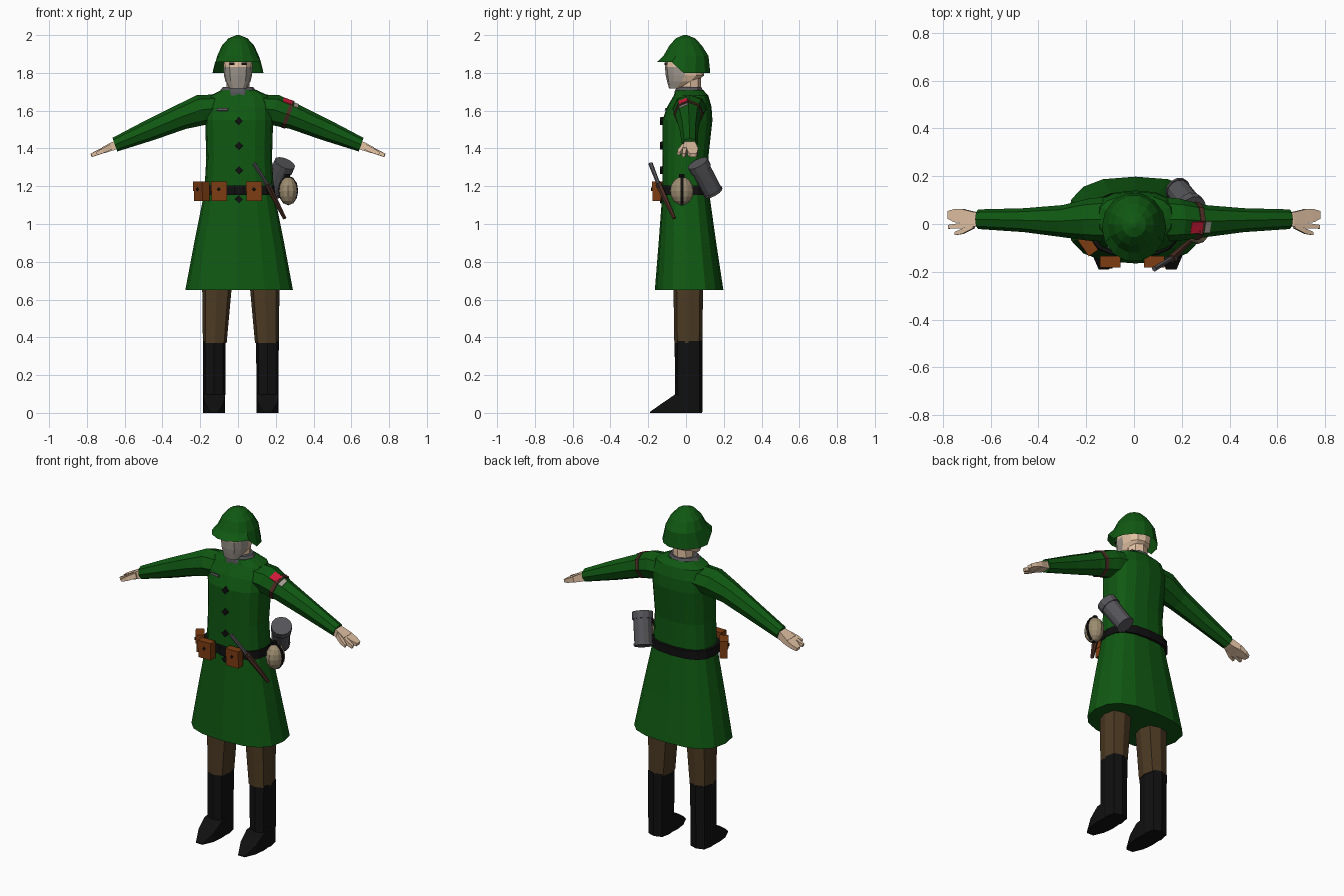
import bpy, bmesh
from math import cos, sin, pi, radians, copysign
from mathutils import Vector, Matrix

if "Cube" in bpy.data.objects:
    bpy.data.objects.remove(bpy.data.objects["Cube"])


def material(name, rgb):
    m = bpy.data.materials.new(name)
    m.use_nodes = True
    m.diffuse_color = (*rgb, 1)
    m.node_tree.nodes["Principled BSDF"].inputs["Base Color"].default_value = (*rgb, 1)
    return m


GREEN = material("coat green", (.005, .098, .006))
BROWN = material("trouser brown", (.072, .042, .017))
BLACK = material("boot black", (.005, .005, .005))
SKIN = material("skin", (.75, .53, .36))
STUBBLE = material("face grey", (.36, .32, .28))
LEATHER = material("pouch leather", (.2, .045, .006))
WOOD = material("dark wood", (.075, .028, .018))
CANVAS = material("canteen canvas", (.33, .26, .16))
STEEL = material("steel grey", (.09, .09, .1))
RED = material("red cloth", (.62, .01, .04))


def finish(name, bm, mats):
    bmesh.ops.recalc_face_normals(bm, faces=bm.faces)
    me = bpy.data.meshes.new(name)
    bm.to_mesh(me)
    bm.free()
    for m in mats:
        me.materials.append(m)
    ob = bpy.data.objects.new(name, me)
    bpy.context.collection.objects.link(ob)
    return ob


def loft(name, mat, rings, n=8, axis="z", p=2, caps=(1, 1), shear=0, warp=None):
    """Skin rings of (centre, ru, rv); four-sided rings are rectangles."""
    bm, loops = bmesh.new(), []
    for c, ru, rv in rings:
        loop = []
        for i in range(n):
            a = 2 * pi * i / n + (pi / 4 if n == 4 else 0)
            u, v = (copysign(abs(f) ** (2 / p), f) for f in (cos(a), sin(a)))
            if n == 4:
                u, v = copysign(1, u), copysign(1, v)
            u, v = u * ru, v * rv
            off = {"z": (u, v, 0), "x": (shear * v, u, v), "y": (u, 0, v)}[axis]
            loop.append(bm.verts.new(Vector(c) + Vector(off)))
        loops.append(loop)
    for lo, hi in zip(loops, loops[1:]):
        for i in range(n):
            j = (i + 1) % n
            bm.faces.new((lo[i], lo[j], hi[j], hi[i]))
    for k in (0, 1):
        if caps[k]:
            bm.faces.new(loops[-k])
    if warp:
        warp(loops)
    return finish(name, bm, [mat])


def body(name, mat, rows, **kw):
    """Upright loft from rows of (z, half width, front y, back y)."""
    return loft(name, mat, [((0, (f + b) / 2, z), w, (b - f) / 2) for z, w, f, b in rows], **kw)


def box(name, mat, pos, size, rot=(0, 0, 0)):
    bm = bmesh.new()
    bmesh.ops.create_cube(bm, size=1)
    bmesh.ops.scale(bm, vec=size, verts=bm.verts)
    ob = finish(name, bm, [mat])
    ob.location, ob.rotation_euler = pos, [radians(r) for r in rot]
    return ob


def rod(name, mat, a, b, r1, r2, n=8):
    a, b = Vector(a), Vector(b)
    bm = bmesh.new()
    bmesh.ops.create_cone(bm, cap_ends=True, segments=n, radius1=r1, radius2=r2, depth=(b - a).length)
    turn = (b - a).to_track_quat("Z", "Y").to_matrix().to_4x4()
    bm.transform(Matrix.Translation((a + b) / 2) @ turn)
    return finish(name, bm, [mat])


# Coat with flared skirt, collar and belt
coat = body("coat", GREEN, [
    (.65, .285, -.165, .198), (.9, .238, -.145, .16), (1.17, .184, -.125, .122),
    (1.35, .174, -.125, .118), (1.55, .18, -.125, .14), (1.62, .178, -.1, .135),
    (1.68, .155, -.065, .118), (1.71, .09, -.055, .09)], n=16, p=2.6)
coat.location.x = .006
body("collar", STEEL, [(1.67, .112, -.068, .105), (1.7, .1, -.065, .095), (1.725, .08, -.052, .085)], n=10)
body("belt", BLACK, [(1.153, .197, -.138, .138), (1.203, .192, -.136, .138)], n=16, p=2.6)
for i, z in enumerate((1.13, 1.285, 1.415, 1.545)):
    rod(f"coat_button_{i + 1}", BLACK, (.005, -.11, z), (.005, -.137, z), .022, .02, 4)
box("belt_buckle", BLACK, (.005, -.14, 1.178), (.05, .012, .05))
box("chest_badge", STEEL, (-.082, -.103, 1.606), (.06, .009, .012), (-20, 0, -8))

# Head, neck and helmet
body("neck", SKIN, [(1.68, .062, -.035, .08), (1.79, .06, -.03, .08)])
head = body("head", SKIN, [
    (1.718, .045, -.09, -.03), (1.755, .066, -.1, .055), (1.785, .074, -.107, .095),
    (1.832, .077, -.112, .1), (1.9, .07, -.105, .095)], n=12, p=2.5)
head.data.materials.append(STUBBLE)
for f in head.data.polygons:
    f.material_index = int(f.center.z < 1.83 and f.center.y < -.03)
for s, side in ((1, "left"), (-1, "right")):
    box(f"{side}_eye", BLACK, (s * .032, -.108, 1.848), (.026, .009, .012))


def raise_brim(loops):
    for v in loops[0]:
        if v.co.y < -.02:
            v.co.z = 1.857


body("helmet", GREEN, [
    (1.8, .135, -.158, .132), (1.89, .11, -.122, .122), (1.945, .085, -.09, .086),
    (1.983, .05, -.055, .05), (2, .008, -.015, .005)], n=14, caps=(0, 1), warp=raise_brim)

# Limbs, mirrored left and right
for s, side in ((1, "left"), (-1, "right")):
    arm = [(.1, .02, 1.615, .095, .07), (.19, .018, 1.605, .088, .078), (.3, .012, 1.567, .067, .064),
           (.46, .016, 1.5, .05, .054), (.652, .02, 1.42, .041, .036)]
    loft(f"{side}_sleeve", GREEN, [((s * x, y, z), ry, rz) for x, y, z, ry, rz in arm],
         axis="x", shear=s * .35)

    # Hand: palm, joined fingers, forefinger and thumb
    parts = {
        "palm": [(.63, .02, 1.425, .026, .02), (.665, .02, 1.411, .03, .021), (.715, .022, 1.39, .04, .016)],
        "fingers": [(.71, .033, 1.392, .03, .015), (.75, .035, 1.375, .027, .012), (.778, .038, 1.363, .016, .009)],
        "forefinger": [(.71, -.006, 1.392, .012, .014), (.776, -.012, 1.364, .008, .009)],
        "thumb": [(.67, -.002, 1.41, .016, .015), (.715, -.03, 1.388, .011, .012), (.748, -.04, 1.372, .007, .008)]}
    for part, rows in parts.items():
        loft(f"{side}_{part}", SKIN, [((s * x, y, z), ry, rz) for x, y, z, ry, rz in rows],
             n=4, axis="x", shear=s * .3)

    # Trouser leg, boot shaft and wedge toe
    def lx(x):
        return .015 + s * x
    loft(f"{side}_trouser_leg", BROWN, [((lx(.138), .012, .37), .063, .074),
                                        ((lx(.125), .012, .7), .08, .079)], p=2.8)
    loft(f"{side}_boot", BLACK, [((lx(.141), .014, 0), .058, .072),
                                 ((lx(.141), .014, .38), .06, .074)], p=3)
    loft(f"{side}_boot_toe", BLACK, [((lx(.141), .02, .055), .052, .055), ((lx(.141), -.06, .048), .057, .048),
                                     ((lx(.141), -.125, .026), .05, .026), ((lx(.141), -.19, .003), .022, .003)],
         n=4, axis="y")

# Belt pouches with lids and studs
for name, x, y, turn in (("side", -.192, -.085, -56), ("right", -.1, -.155, 0), ("left", .085, -.155, 0)):
    spin = Matrix.Rotation(radians(turn), 3, "Z")
    at = Vector((x, y, 1.172))
    box(f"{name}_pouch", LEATHER, at, (.082, .044, .102), (0, 0, turn))
    box(f"{name}_pouch_lid", LEATHER, at + spin @ Vector((0, -.003, .027)), (.086, .046, .05), (0, 0, turn))
    rod(f"{name}_pouch_stud", BLACK, at + spin @ Vector((0, -.02, .012)),
        at + spin @ Vector((0, -.031, .012)), .011, .009, 4)

# Bayonet: handle, crossguard and scabbard
top, mid, tip = Vector((.085, -.188, 1.32)), Vector((.155, -.145, 1.21)), Vector((.247, -.062, 1.03))
rod("bayonet_handle", STEEL, top, mid, .012, .01, 6)
box("bayonet_crossguard", STEEL, mid, (.05, .015, .012), (0, 30, 0))
rod("bayonet_scabbard", WOOD, mid, tip, .018, .01, 6)

# Canteen with strap and cap
bm = bmesh.new()
bmesh.ops.create_uvsphere(bm, u_segments=12, v_segments=8, radius=1)
bmesh.ops.scale(bm, vec=(.05, .062, .075), verts=bm.verts)
finish("canteen", bm, [CANVAS]).location = (.266, -.022, 1.175)
loft("canteen_strap", BLACK, [((.266, y, 1.177), .053, .078) for y in (-.03, -.014)], n=12, axis="y")
rod("canteen_cap", BLACK, (.26, -.022, 1.24), (.26, -.022, 1.265), .016, .014)

# Ribbed canister hung behind the left hip
high, low = Vector((.248, .062, 1.322)), Vector((.182, .145, 1.165))
rod("canister", STEEL, high, low, .053, .05, 12)
rod("canister_lid", STEEL, high, high.lerp(low, .22), .058, .058, 12)
rod("canister_base_rim", STEEL, high.lerp(low, .93), low, .054, .054, 12)

# Upper left arm strap and cloth patches
loft("arm_strap", WOOD, [((.255, .013, 1.584), .081, .074), ((.275, .013, 1.577), .078, .072)],
     axis="x", shear=.35)
box("red_patch", RED, (.262, -.015, 1.648), (.05, .052, .009), (24, 20, 0))
box("grey_patch", STUBBLE, (.308, -.012, 1.625), (.024, .05, .009), (24, 20, 0))
